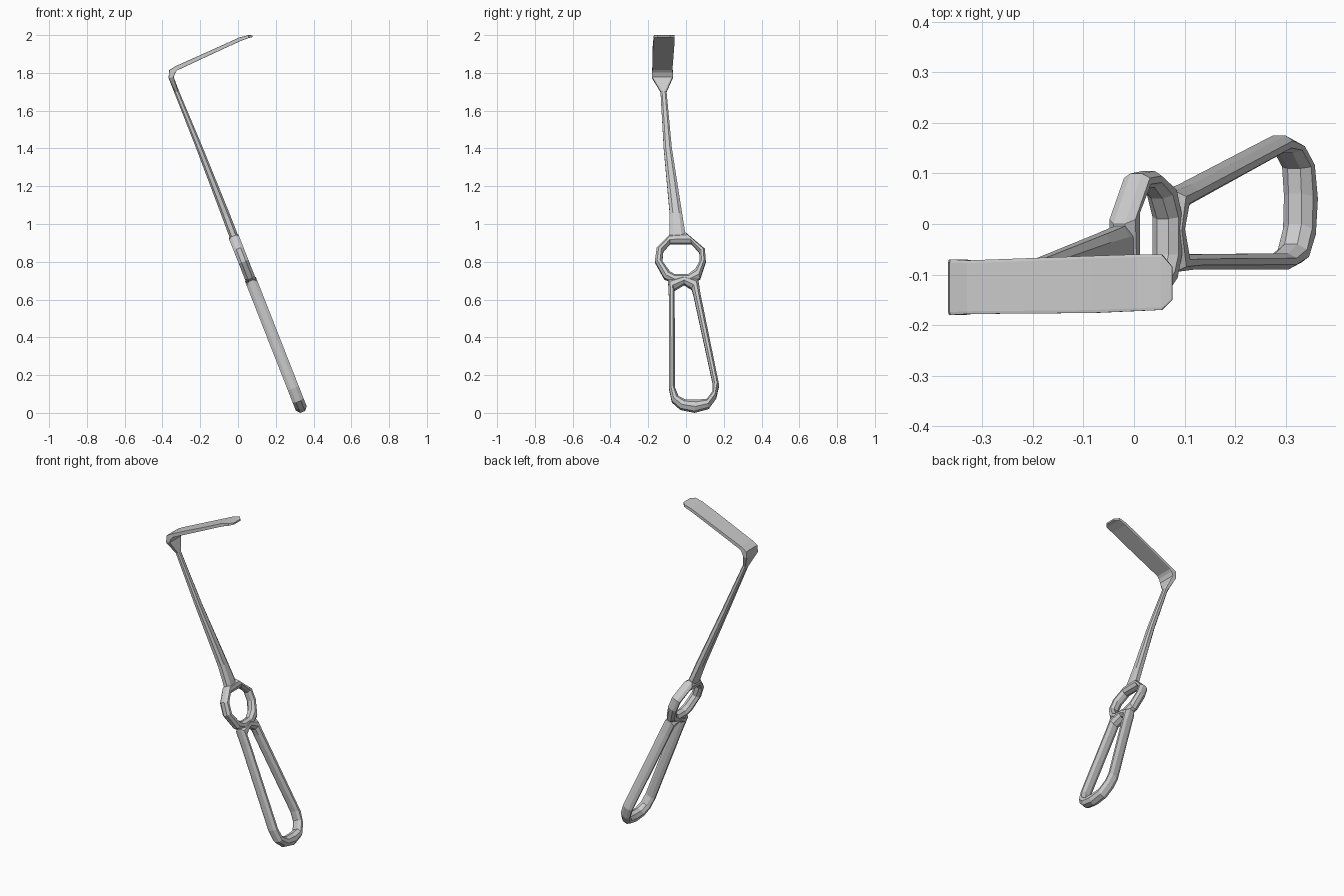
import bpy, bmesh
from math import cos, sin, radians
from mathutils import Vector

if "Cube" in bpy.data.objects:
    bpy.data.objects.remove(bpy.data.objects["Cube"])

SLOPE = 0.393                                  # lean of the handle, x per z
NORMAL = Vector((1, 0, SLOPE)).normalized()    # normal of the leaning handle plane


def finish(bm, name):
    bmesh.ops.recalc_face_normals(bm, faces=bm.faces)
    mesh = bpy.data.meshes.new(name)
    bm.to_mesh(mesh)
    bm.free()
    obj = bpy.data.objects.new(name, mesh)
    bpy.context.collection.objects.link(obj)
    return obj


def loft(name, sections, closed):
    """Skin a list of equal-sized point rings."""
    bm = bmesh.new()
    rings = [[bm.verts.new(p) for p in s] for s in sections]
    n = len(rings[0])
    for i in range(len(rings) if closed else len(rings) - 1):
        a, b = rings[i], rings[(i + 1) % len(rings)]
        for j in range(n):
            k = (j + 1) % n
            bm.faces.new((a[j], a[k], b[k], b[j]))
    if not closed:
        bm.faces.new(rings[0])
        bm.faces.new(rings[-1])
    return finish(bm, name)


def frame(name, pairs, thick):
    """Chamfered closed frame from (outer y, outer z, inner y, inner z) stations."""
    profile = [(0, -.22), (.3, -.5), (.7, -.5), (1, -.22),
               (1, .22), (.7, .5), (.3, .5), (0, .22)]
    sections = []
    for oy, oz, iy, iz in pairs:
        ring = []
        for f, d in profile:
            y, z = oy + (iy - oy) * f, oz + (iz - oz) * f
            ring.append(Vector((0.344 - SLOPE * z, y, z)) + NORMAL * d * thick)
        sections.append(ring)
    return loft(name, sections, True)


# Long open grip
frame("grip_loop", [
    (-.095, .70, -.06, .65), (-.09, .60, -.06, .60), (-.09, .13, -.058, .13),
    (-.075, .06, -.04, .085), (-.03, .02, 0, .065), (.045, .005, .06, .065),
    (.12, .025, .11, .07), (.16, .08, .14, .11), (.175, .145, .14, .16),
    (.078, .62, .04, .62), (.065, .70, .03, .655), (-.01, .72, -.01, .68)], .062)

# Finger ring above the grip
frame("finger_ring", [
    (-.085, .94, -.085, .895), (-.155, .87, -.12, .855), (-.165, .80, -.125, .80),
    (-.115, .71, -.085, .745), (-.06, .685, -.06, .73), (.02, .685, .01, .73),
    (.075, .71, .05, .76), (.105, .80, .072, .80), (.1, .865, .07, .85),
    (0, .95, .03, .895)], .055)


# Shaft bending into the flat blade:
# x, z, y min, y max, half thickness, angle of outer normal, corner squareness
def section(x, z, y0, y1, t, angle, k):
    yc, w = (y0 + y1) / 2, (y1 - y0) / 2
    nx, nz = cos(radians(angle)), sin(radians(angle))
    corners = [(1, k), (k, 1), (-k, 1), (-1, k), (-1, -k), (-k, -1), (k, -1), (1, -k)]
    return [Vector((x + nx * t * b, yc + w * a, z + nz * t * b)) for a, b in corners]


shaft = [(-.015, .915, -.09, -.0, .022, 201.5, .5),
         (-.030, .955, -.088, -.005, .023, 201.5, .5),
         (-.066, 1.05, -.086, -.02, .022, 201.5, .5),
         (-.203, 1.40, -.118, -.075, .017, 201.5, .5),
         (-.325, 1.70, -.135, -.103, .013, 201.5, .5)]
blade = [(-.354, 1.775, -.18, -.07, .014, 195, .9),
         (-.348, 1.808, -.18, -.07, .018, 158, .9),
         (-.325, 1.825, -.178, -.072, .012, 116, .9),
         (-.08, 1.937, -.176, -.063, .010, 114, .9),
         (.01, 1.978, -.172, -.060, .010, 110, .9),
         (.055, 1.992, -.170, -.060, .008, 98, .9),
         (.076, 1.994, -.150, -.085, .005, 95, .9)]
loft("shaft_and_blade", [section(*s) for s in shaft + blade], False)
